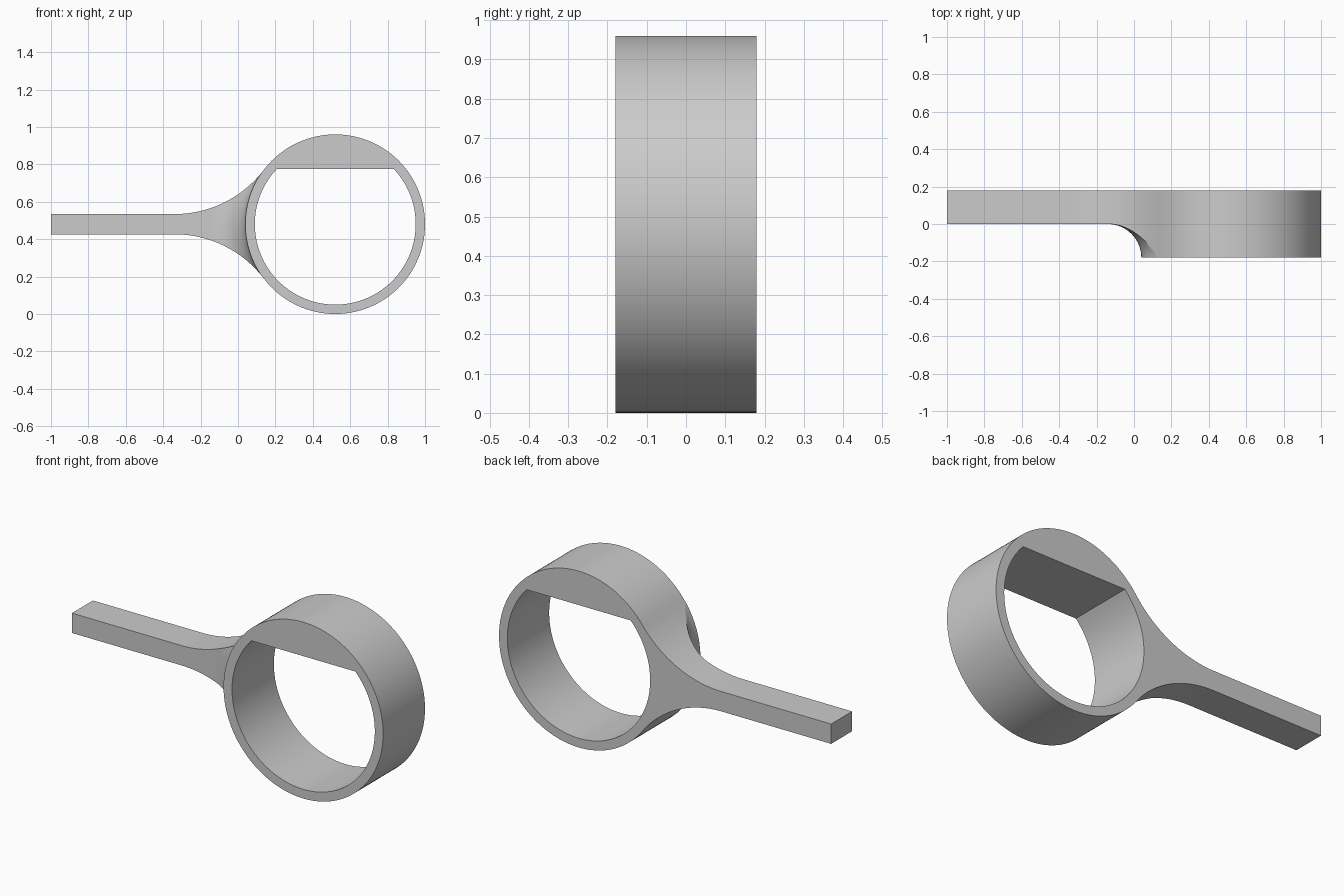
import bpy, bmesh, math

if "Cube" in bpy.data.objects:
    bpy.data.objects.remove(bpy.data.objects["Cube"], do_unlink=True)

CX, CZ = 0.52, 0.48            # ring centre
R_OUT, R_IN = 0.48, 0.43       # ring radii
FLAT_Z = 0.775                 # flat side of the bore
HALF = 0.18                    # half depth
GRIP = 0.054                   # half height of the handle
FLARE_X = -0.34                # where the handle starts to flare

grey = bpy.data.materials.new("plain grey")
grey.use_nodes = True
colour = (0.6, 0.6, 0.6, 1)
grey.diffuse_color = colour
grey.node_tree.nodes["Principled BSDF"].inputs["Base Color"].default_value = colour


def arc(cx, cz, r, a0, a1, n):
    return [(cx + r * math.cos(a0 + (a1 - a0) * i / n),
             cz + r * math.sin(a0 + (a1 - a0) * i / n)) for i in range(n + 1)]


def make_object(name, bm):
    bmesh.ops.recalc_face_normals(bm, faces=bm.faces)
    mesh = bpy.data.meshes.new(name)
    bm.to_mesh(mesh)
    bm.free()
    mesh.materials.append(grey)
    obj = bpy.data.objects.new(name, mesh)
    bpy.context.collection.objects.link(obj)
    return obj


def prism(name, outline, y0, y1):
    bm = bmesh.new()
    face = bm.faces.new([bm.verts.new((x, y0, z)) for x, z in outline])
    ext = bmesh.ops.extrude_face_region(bm, geom=[face])
    verts = [v for v in ext["geom"] if isinstance(v, bmesh.types.BMVert)]
    bmesh.ops.translate(bm, verts=verts, vec=(0, y1 - y0, 0))
    return make_object(name, bm)


def cut(obj, cutter):
    cutter.hide_render = True
    mod = obj.modifiers.new("cut", "BOOLEAN")
    mod.operation, mod.solver, mod.object = "DIFFERENCE", "EXACT", cutter
    bpy.context.view_layer.objects.active = obj
    bpy.ops.object.modifier_apply(modifier=mod.name)
    bpy.data.objects.remove(cutter, do_unlink=True)


# Outline: flare arcs run tangent from the handle into the ring
dx = CX - FLARE_X
flare_r = (dx * dx + GRIP ** 2 - R_OUT ** 2) / (2 * (R_OUT - GRIP))
tangent = math.atan2(GRIP + flare_r, -dx)        # contact angle on the ring
upper = arc(FLARE_X, CZ + GRIP + flare_r, flare_r, -math.pi / 2, tangent - math.pi, 32)
ring = arc(CX, CZ, R_OUT, tangent, -tangent, 112)[1:-1]
lower = [(x, 2 * CZ - z) for x, z in reversed(upper)]
outline = [(-1, CZ + GRIP)] + upper + ring + lower + [(-1, CZ - GRIP)]
wrench = prism("ring_with_handle", outline, -HALF, HALF)

# Round bore with a flat along its upper side
a = math.asin((FLAT_Z - CZ) / R_IN)
cut(wrench, prism("bore_cutter", arc(CX, CZ, R_IN, math.pi - a, 2 * math.pi + a, 112),
                  -0.3, 0.3))

# Handle is half depth, blended into the ring by a fillet turned about its axis
r0 = R_OUT + 0.001
profile = [(r0, -0.25)] + arc(r0 + HALF, -HALF, HALF, math.pi, math.pi / 2, 20)
profile += [(1.8, 0), (1.8, -0.25)]
bm = bmesh.new()
N = 160
rows = [[bm.verts.new((CX + r * math.cos(2 * math.pi * i / N), y,
                       CZ + r * math.sin(2 * math.pi * i / N))) for r, y in profile]
        for i in range(N)]
for i in range(N):
    p, q = rows[i], rows[(i + 1) % N]
    for j in range(len(profile)):
        k = (j + 1) % len(profile)
        bm.faces.new((p[j], p[k], q[k], q[j]))
cut(wrench, make_object("fillet_cutter", bm))

# Smooth curved walls, keep crisp edges and flat faces
bpy.ops.object.select_all(action="DESELECT")
wrench.select_set(True)
bpy.context.view_layer.objects.active = wrench
bpy.ops.object.shade_smooth_by_angle(angle=math.radians(30))
weighted = wrench.modifiers.new("weighted normals", "WEIGHTED_NORMAL")
weighted.keep_sharp = True
